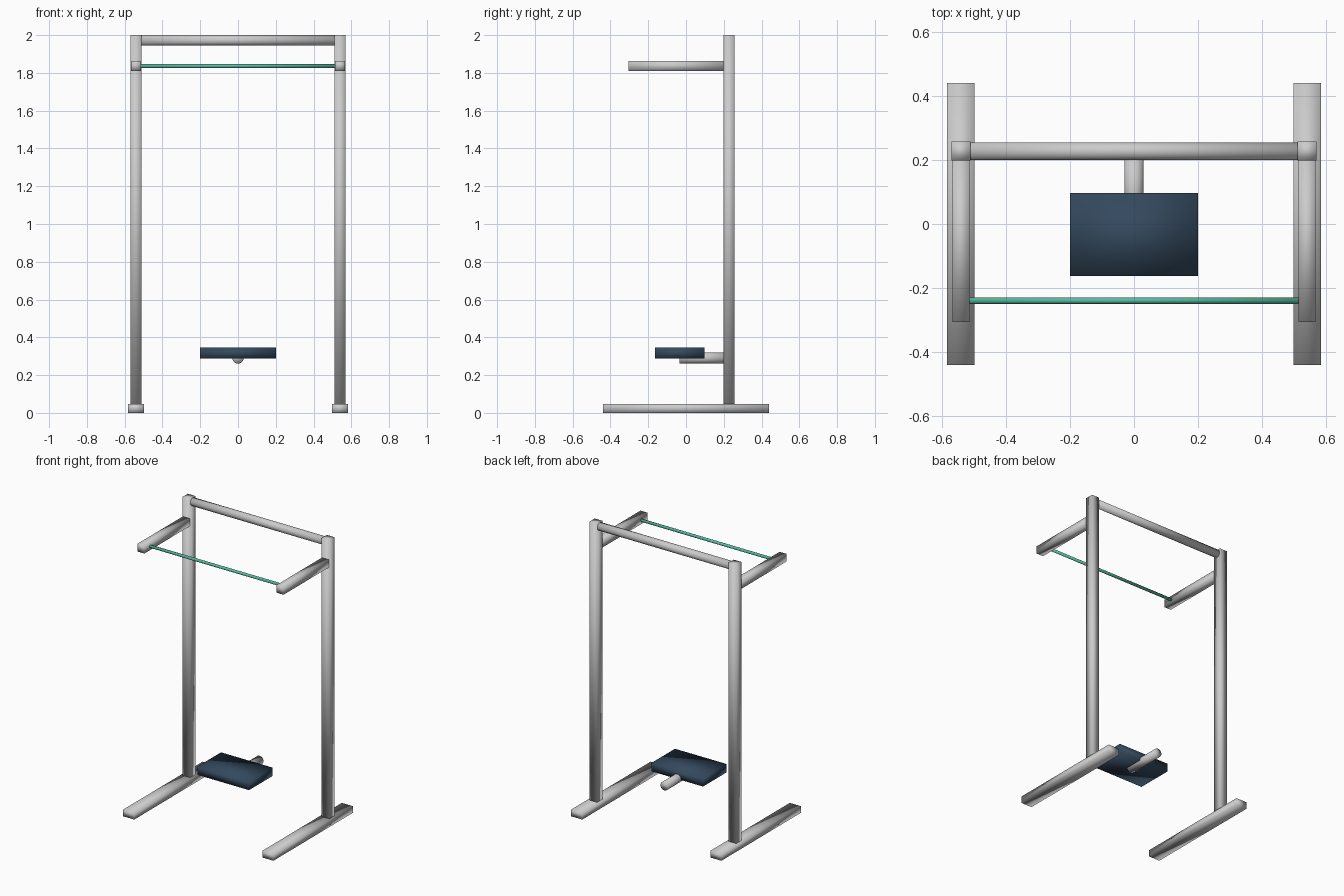
import bpy
from math import pi

if "Cube" in bpy.data.objects:
    bpy.data.objects.remove(bpy.data.objects["Cube"])


def material(name, rgb):
    m = bpy.data.materials.new(name)
    m.diffuse_color = (*rgb, 1)
    m.use_nodes = True
    m.node_tree.nodes["Principled BSDF"].inputs["Base Color"].default_value = m.diffuse_color
    return m


def finish(name, mat):
    o = bpy.context.object
    o.name = name
    bpy.ops.object.transform_apply(location=False, rotation=True, scale=True)
    bpy.ops.object.shade_smooth()
    if mat:
        o.data.materials.append(mat)
    return o


def box(name, x, y, z, mat=None):
    """Box from (min, max) ranges on each axis."""
    bpy.ops.mesh.primitive_cube_add(size=1, location=[(a + b) / 2 for a, b in (x, y, z)])
    bpy.context.object.scale = [b - a for a, b in (x, y, z)]
    return finish(name, mat)


def tube(name, radius, length, loc, rot, mat=None):
    bpy.ops.mesh.primitive_cylinder_add(vertices=32, radius=radius, depth=length,
                                        location=loc, rotation=rot)
    return finish(name, mat)


dark = material("dark_pad", (0.034, 0.067, 0.112))
teal = material("teal_bar", (0.1, 0.5, 0.36))
ALONG_X, ALONG_Y = (0, pi / 2, 0), (pi / 2, 0, 0)

# Side frames: foot, post and forward arm on each side
for side, cx in (("left", -0.54), ("right", 0.54)):
    def span(half):
        return (cx - half, cx + half)
    box(side + "_foot", span(0.043), (-0.44, 0.44), (0, 0.047))
    box(side + "_post", span(0.03), (0.198, 0.257), (0.045, 2.0))
    box(side + "_arm", span(0.027), (-0.305, 0.2), (1.81, 1.864))

# Top crossbar and thin grip bar
tube("top_crossbar", 0.028, 1.06, (0, 0.227, 1.972), ALONG_X)
tube("grip_bar", 0.01, 1.04, (0, -0.239, 1.836), ALONG_X, teal)

# Seat pad and its round support
box("seat", (-0.2, 0.2), (-0.163, 0.097), (0.287, 0.346), dark)
tube("seat_support", 0.03, 0.275, (0, 0.1025, 0.291), ALONG_Y)
